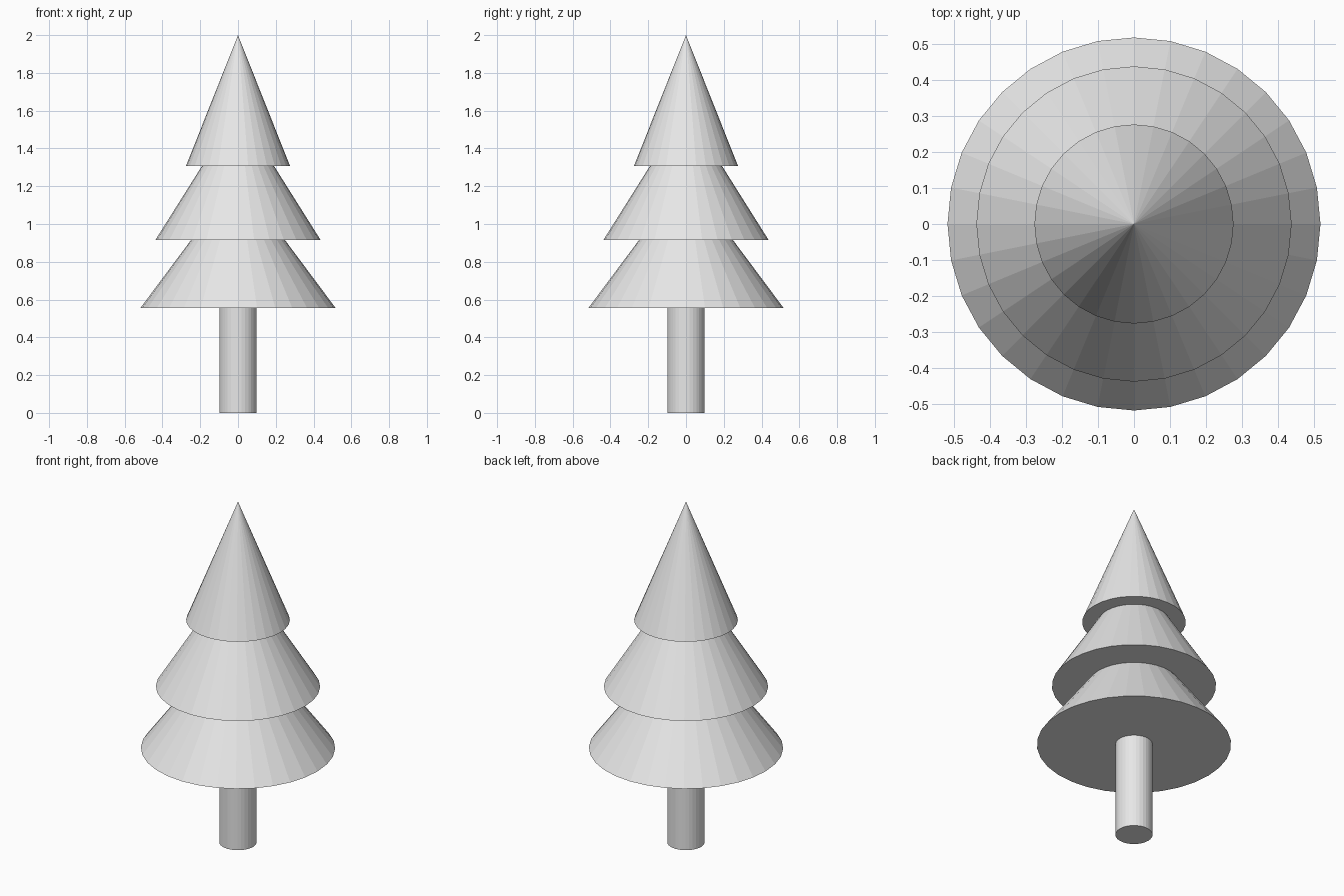
import bpy

# Remove the default object
cube = bpy.data.objects.get("Cube")
if cube:
    bpy.data.objects.remove(cube, do_unlink=True)

SIDES = 32
TIER_HEIGHT = 0.694

# Single plain colour
grey = bpy.data.materials.new("light_grey")
grey.use_nodes = True
colour = (0.8, 0.8, 0.8, 1)
grey.diffuse_color = colour
grey.node_tree.nodes["Principled BSDF"].inputs["Base Color"].default_value = colour


def add_round(name, bottom, height, base_radius, top_radius):
    """Flat-shaded cone or cylinder standing on the given height."""
    bpy.ops.mesh.primitive_cone_add(
        vertices=SIDES, radius1=base_radius, radius2=top_radius,
        depth=height, location=(0, 0, bottom + height / 2))
    part = bpy.context.object
    part.name = name
    part.data.materials.append(grey)
    return part


# Trunk, reaching a little into the lowest tier
add_round("trunk", 0, 0.6, 0.099, 0.099)

# Three overlapping foliage tiers of equal height
for name, bottom, radius in (("lower_foliage", 0.555, 0.517),
                             ("middle_foliage", 0.916, 0.437),
                             ("upper_foliage", 2 - TIER_HEIGHT, 0.276)):
    add_round(name, bottom, TIER_HEIGHT, radius, 0)
